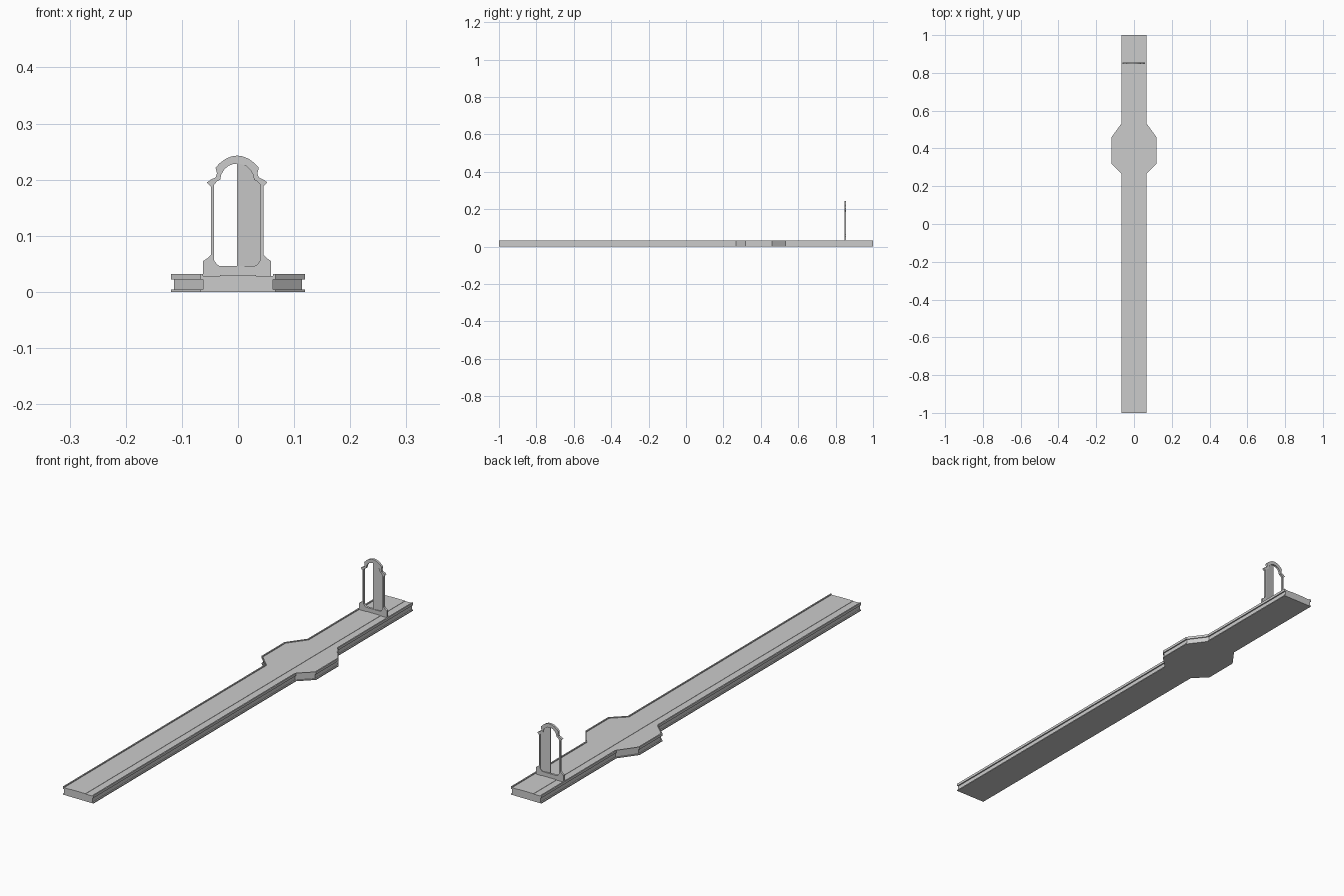
import bpy, bmesh

if "Cube" in bpy.data.objects:
    bpy.data.objects.remove(bpy.data.objects["Cube"])

stone = bpy.data.materials.new("pale grey stone")
stone.diffuse_color = (0.6, 0.6, 0.6, 1)
stone.use_nodes = True
stone.node_tree.nodes["Principled BSDF"].inputs["Base Color"].default_value = stone.diffuse_color


def finish(name, bm):
    bmesh.ops.recalc_face_normals(bm, faces=bm.faces[:])
    me = bpy.data.meshes.new(name)
    bm.to_mesh(me)
    bm.free()
    me.materials.append(stone)
    ob = bpy.data.objects.new(name, me)
    bpy.context.collection.objects.link(ob)
    return ob


def plate(name, loops, y, thick, slope=0.0, x0=0.0):
    """Extrude outlines in the xz plane (later loops are holes) along y."""
    bm = bmesh.new()
    edges = []
    for loop in loops:
        vs = [bm.verts.new((x + x0, y - thick / 2 + slope * x, z)) for x, z in loop]
        edges += [bm.edges.new((vs[i - 1], vs[i])) for i in range(len(vs))]
    bmesh.ops.triangle_fill(bm, edges=edges, use_beauty=True, use_dissolve=False)
    ext = bmesh.ops.extrude_face_region(bm, geom=bm.faces[:])
    moved = [g for g in ext["geom"] if isinstance(g, bmesh.types.BMVert)]
    bmesh.ops.translate(bm, verts=moved, vec=(0, thick, 0))
    return finish(name, bm)


def mirrored(half):
    return half + [(-x, z) for x, z in reversed(half) if x > 1e-6]


# Bridge deck: flanged cross-section lofted along y, wider at the platform
def section(w):
    half = [(w, 0), (w, .004), (w - .005, .004), (w - .005, .022), (w, .022),
            (w, .032), (w - .005, .032), (w - .005, .0285), (.032, .0285), (.032, .0297)]
    return mirrored(half)


stations = [(-1, .067), (.268, .067), (.318, .119), (.46, .119), (.531, .067), (1, .067)]
bm = bmesh.new()
rings = [[bm.verts.new((x, y, z)) for x, z in section(w)] for y, w in stations]
for a, b in zip(rings, rings[1:]):
    for i in range(len(a)):
        bm.faces.new((a[i - 1], a[i], b[i], b[i - 1]))
bm.faces.new(rings[0])
bm.faces.new(rings[-1])
finish("bridge_deck", bm)

# Gate frame: arched outline with an arched opening
outer = [(.0605, .028), (.0605, .055), (.053, .060), (.047, .066), (.047, .188),
         (.054, .195), (.047, .200), (.0385, .204), (.036, .211), (.0385, .2215),
         (.031, .2295), (.021, .237), (.010, .2415), (0, .243)]
inner = [(.031, .046), (.036, .049), (.041, .056), (.041, .191), (.036, .197),
         (.030, .200), (.0285, .209), (.023, .218), (.016, .2245), (.008, .2275), (0, .2285)]
GATE_Y, GATE_X = .851, -.0015
plate("gate_frame", [mirrored(outer), mirrored(inner)], GATE_Y, .009, x0=GATE_X)

# Gate leaf: closes the right half of the opening, set slightly askew
leaf = [(0, .046)] + inner
plate("gate_leaf", [leaf], GATE_Y - .003, .0012, slope=.14, x0=GATE_X)
